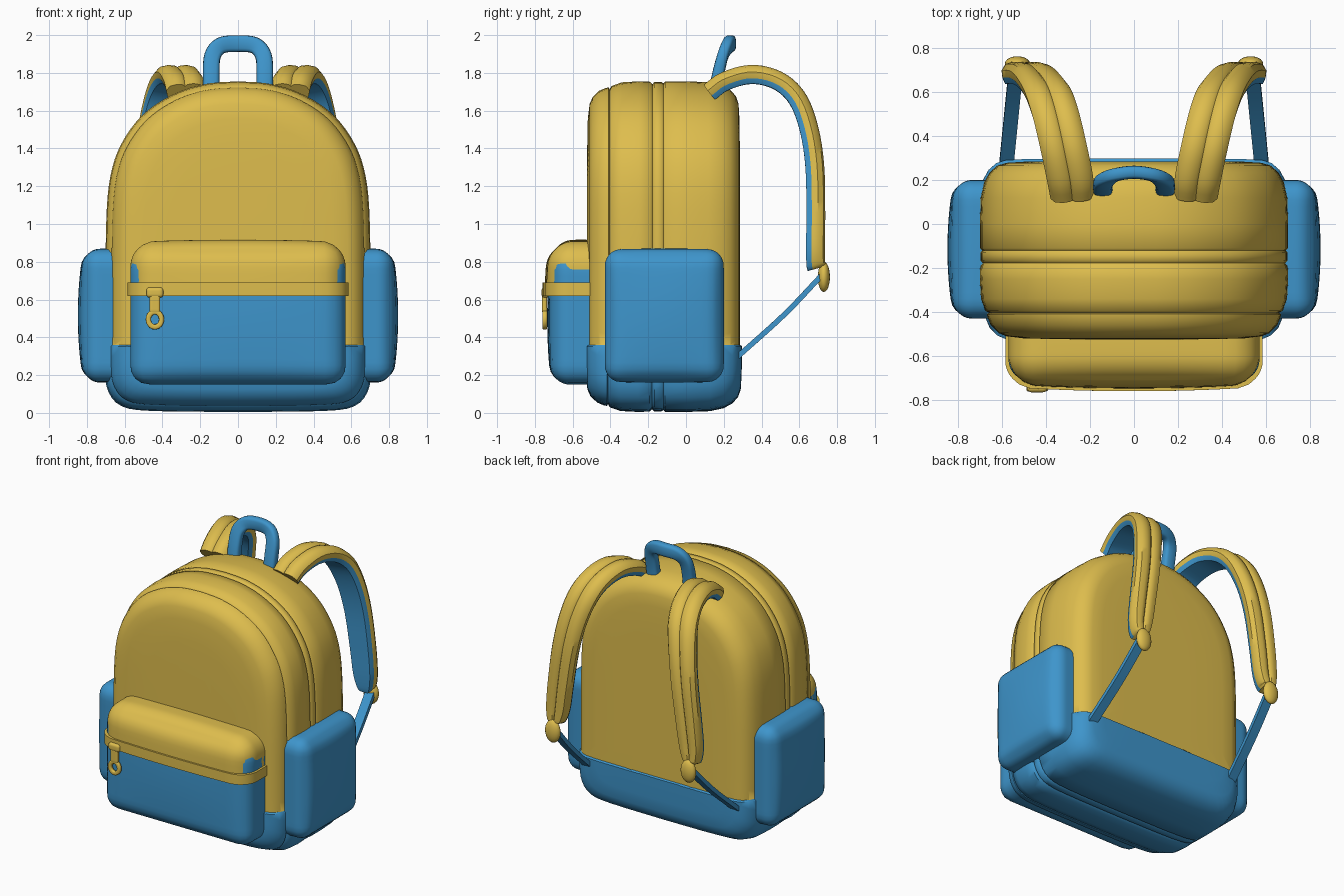
import bpy, bmesh, math
from mathutils import Vector

if "Cube" in bpy.data.objects:
    bpy.data.objects.remove(bpy.data.objects["Cube"])


def material(name, rgb):
    m = bpy.data.materials.new(name)
    m.diffuse_color = (*rgb, 1)
    m.use_nodes = True
    m.node_tree.nodes["Principled BSDF"].inputs["Base Color"].default_value = m.diffuse_color
    return m


YELLOW = material("mustard yellow", (0.73, 0.51, 0.075))
BLUE = material("sky blue", (0.048, 0.30, 0.60))


def finish(bm, name, mats, mirror=False, angle=40):
    bmesh.ops.recalc_face_normals(bm, faces=bm.faces)
    me = bpy.data.meshes.new(name)
    bm.to_mesh(me)
    bm.free()
    for m in mats:
        me.materials.append(m)
    me.shade_smooth()
    me.set_sharp_from_angle(angle=math.radians(angle))
    ob = bpy.data.objects.new(name, me)
    bpy.context.collection.objects.link(ob)
    if mirror:
        ob.modifiers.new("Mirror", 'MIRROR').use_axis[0] = True
    return ob


def smooth(points, n=4):
    """Catmull-Rom curve through points of any dimension."""
    p = [Vector(q) for q in points]
    p = [2 * p[0] - p[1]] + p + [2 * p[-1] - p[-2]]
    out = []
    for a, b, c, d in zip(p, p[1:], p[2:], p[3:]):
        for i in range(n):
            t = i / n
            out.append(0.5 * (2 * b + (c - a) * t + (2 * a - 5 * b + 4 * c - d) * t * t
                              + (3 * b - a - 3 * c + d) * t ** 3))
    return out + [p[-2]]


def loft(bm, rings):
    """Skin closed rings of equal length and cap the ends; returns side faces by column."""
    vs = [[bm.verts.new(p) for p in r] for r in rings]
    n = len(vs[0])
    columns = [[] for _ in range(n)]
    for a, b in zip(vs, vs[1:]):
        for i in range(n):
            j = (i + 1) % n
            columns[i].append(bm.faces.new((a[i], a[j], b[j], b[i])))
    bm.faces.new(vs[0])
    bm.faces.new(vs[-1][::-1])
    return columns


def cut(bm, z, keep=0):
    """Cut at height z; keep=1 keeps the part above, -1 the part below, 0 both."""
    bmesh.ops.bisect_plane(bm, geom=bm.verts[:] + bm.edges[:] + bm.faces[:],
                           plane_co=(0, 0, z), plane_no=(0, 0, 1),
                           clear_inner=keep > 0, clear_outer=keep < 0)
    if keep:
        bmesh.ops.holes_fill(bm, edges=[e for e in bm.edges if e.is_boundary])


def rounded_box(lo, hi, r, bulge=(0, 0, 0), cuts=20):
    bm = bmesh.new()
    bmesh.ops.create_cube(bm, size=2)
    bmesh.ops.subdivide_edges(bm, edges=bm.edges[:], cuts=cuts, use_grid_fill=True)
    lo, hi = Vector(lo), Vector(hi)
    mid, half = (lo + hi) / 2, (hi - lo) / 2
    for v in bm.verts:
        u = v.co.copy()
        p = Vector([u[k] * half[k] for k in range(3)])
        core = Vector([max(r - half[k], min(half[k] - r, p[k])) for k in range(3)])
        p = core + (p - core).normalized() * r
        for k in range(3):
            a, b = (k + 1) % 3, (k + 2) % 3
            p[k] += bulge[k] * u[k] * (1 - u[a] ** 2) * (1 - u[b] ** 2)
        v.co = mid + p
    return bm


def sweep(path, section, axis, thick):
    """Sweep a section along a path of (x, y, z, width)."""
    pts = smooth(path)
    pos = [p.to_3d() for p in pts]
    rings = []
    for i, p in enumerate(pos):
        t = (pos[min(i + 1, len(pos) - 1)] - pos[max(i - 1, 0)]).normalized()
        s = Vector(axis)
        s = (s - t * s.dot(t)).normalized()
        nrm = s.cross(t)
        rings.append([p + s * u * pts[i][3] / 2 + nrm * v * thick for u, v in section])
    bm = bmesh.new()
    return bm, loft(bm, rings)


# main body: arched outline lofted front to back, with seam grooves
half = smooth([(0, 0.005), (0.45, 0.01), (0.61, 0.035), (0.68, 0.11), (0.70, 0.22), (0.70, 0.4),
               (0.70, 0.65), (0.70, 0.92), (0.69, 1.15), (0.665, 1.3), (0.62, 1.42), (0.54, 1.54),
               (0.44, 1.63), (0.3, 1.705), (0.15, 1.745), (0, 1.755)], 3)
outline = [(p[0], p[1]) for p in half] + [(-p[0], p[1]) for p in half[-2:0:-1]]
stations = [(-0.525, 0.5), (-0.523, 0.35), (-0.52, 0.2), (-0.51, 0.12), (-0.495, 0.085),
            (-0.46, 0.05), (-0.425, 0.035), (-0.41, 0.032), (-0.404, 0.042), (-0.395, 0.025),
            (-0.34, 0.005), (-0.25, 0), (-0.19, 0.002), (-0.178, 0.015), (-0.166, 0.002),
            (-0.13, 0.002), (-0.12, 0.01), (-0.11, 0), (0.0, 0), (0.12, 0.004), (0.19, 0.02),
            (0.235, 0.045), (0.265, 0.08), (0.278, 0.12), (0.283, 0.2), (0.285, 0.35), (0.285, 0.5)]
bm = bmesh.new()
loft(bm, [[(x * (1 - d / 0.7), y, 0.88 + (z - 0.88) * (1 - d / 0.88)) for x, z in outline]
          for y, d in stations])
cut(bm, 0.36)
cut(bm, 0.352)
for f in bm.faces:
    f.material_index = int(f.calc_center_median().z < 0.36)
for v in bm.verts:      # base panel stands slightly proud
    if v.co.z < 0.356:
        v.co.y = -0.11 + (v.co.y + 0.11) * 1.03
        v.co.x *= 1.008
finish(bm, "body", [YELLOW, BLUE], angle=50)

# front pocket with flap and lip
finish(rounded_box((-0.57, -0.715, 0.15), (0.57, -0.40, 0.86), 0.10, (0, 0.02, 0)),
       "front_pocket", [BLUE])
bm = rounded_box((-0.57, -0.73, 0.2), (0.57, -0.38, 0.905), 0.13, (0, 0.02, 0.012))
cut(bm, 0.63, 1)
finish(bm, "front_pocket_flap", [YELLOW])
bm = rounded_box((-0.585, -0.74, 0.2), (0.585, -0.40, 1.1), 0.12, (0, 0.02, 0))
cut(bm, 0.62, 1)
cut(bm, 0.69, -1)
finish(bm, "flap_lip", [YELLOW])

# side pockets
finish(rounded_box((0.5, -0.43, 0.165), (0.82, 0.2, 0.865), 0.085, (0.028, 0, 0.005)),
       "side_pockets", [BLUE], mirror=True)

# shoulder straps: padded yellow outside with a centre seam, blue lining inside
right = [(0, 0.38), (0.12, 0.5), (0.45, 0.55), (0.8, 0.45), (1, 0.15), (0.95, -0.2), (0.8, -0.5)]
section = right + [(-u, v) for u, v in right[:0:-1]]
bm, cols = sweep([(0.28, 0.13, 1.70, 0.20), (0.29, 0.21, 1.755, 0.21), (0.32, 0.35, 1.79, 0.21),
                  (0.355, 0.49, 1.755, 0.21), (0.39, 0.59, 1.66, 0.21), (0.43, 0.65, 1.5, 0.20),
                  (0.465, 0.68, 1.3, 0.19), (0.50, 0.685, 1.05, 0.18), (0.52, 0.683, 0.88, 0.165),
                  (0.53, 0.685, 0.79, 0.12), (0.53, 0.69, 0.765, 0.07)],
                 section, (1, 0, 0), 0.095)
for i, col in enumerate(cols):
    low = section[i][1] < -0.1 and section[(i + 1) % len(section)][1] < -0.1
    for f in col:
        f.material_index = int(low)
finish(bm, "shoulder_straps", [YELLOW, BLUE], mirror=True)

# strap end buckles
bm = bmesh.new()
bmesh.ops.create_uvsphere(bm, u_segments=20, v_segments=12, radius=1)
for v in bm.verts:
    v.co = (0.53 + v.co.x * 0.057, 0.73 + v.co.y * 0.032, 0.72 + v.co.z * 0.08)
finish(bm, "strap_buckles", [YELLOW], mirror=True)

# lower adjusting straps
flat = [(1, -0.5), (1, 0.5), (-1, 0.5), (-1, -0.5)]
bm, _ = sweep([(0.535, 0.72, 0.73, 0.065), (0.555, 0.52, 0.52, 0.065), (0.58, 0.27, 0.295, 0.065)],
              flat, (1, 0, 0), 0.028)
finish(bm, "lower_straps", [BLUE], mirror=True)

# grab handle
oval = [(math.copysign(abs(math.cos(a)) ** 0.6, math.cos(a)),
         0.5 * math.copysign(abs(math.sin(a)) ** 0.6, math.sin(a)))
        for a in [math.tau * k / 16 for k in range(16)]]
leg = [(0.14, 0.155, 1.69, 0.07), (0.142, 0.17, 1.79, 0.065), (0.135, 0.195, 1.89, 0.06),
       (0.09, 0.222, 1.945, 0.06)]
bm, _ = sweep([(-x, y, z, w) for x, y, z, w in leg] + [(0, 0.235, 1.955, 0.06)] + leg[::-1],
              oval, (0, 1, 0), 0.088)
finish(bm, "grab_handle", [BLUE])

# zipper slider, pull tab and ring
finish(rounded_box((-0.485, -0.765, 0.61), (-0.395, -0.72, 0.665), 0.018, cuts=8),
       "zipper_slider", [YELLOW])
finish(rounded_box((-0.468, -0.762, 0.525), (-0.412, -0.735, 0.635), 0.011, cuts=8),
       "zipper_pull", [YELLOW])
bm = bmesh.new()
rings = []
for k in range(24):
    a = math.tau * k / 24
    rings.append([bm.verts.new((-0.44 + math.cos(a) * (0.035 + 0.014 * u), -0.748 + 0.026 * v,
                                0.495 + math.sin(a) * (0.04 + 0.014 * u))) for u, v in oval])
for a, b in zip(rings, rings[1:] + rings[:1]):
    for i in range(len(oval)):
        j = (i + 1) % len(oval)
        bm.faces.new((a[i], a[j], b[j], b[i]))
finish(bm, "zipper_ring", [YELLOW])
